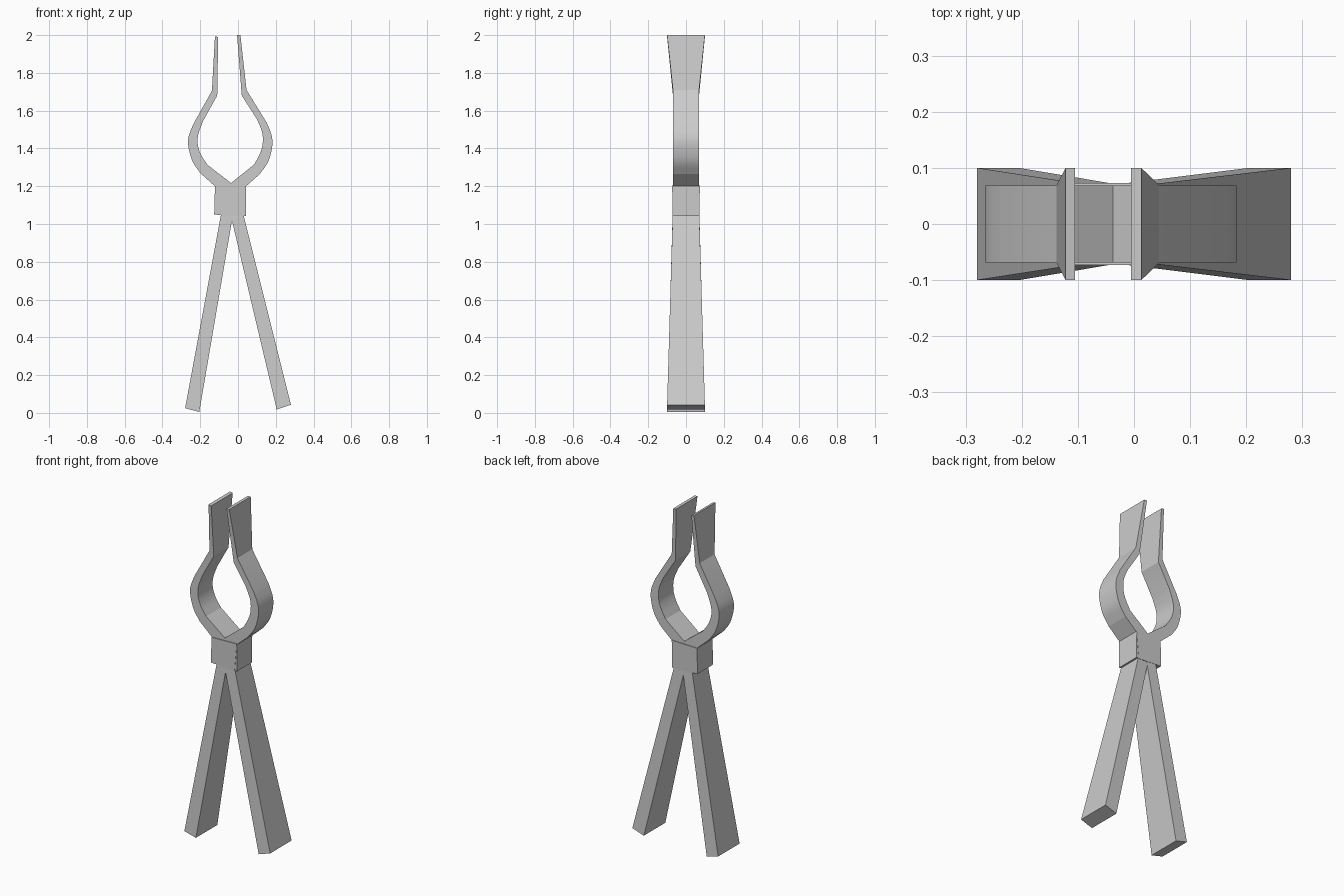
import bpy, bmesh
from mathutils import Vector

if "Cube" in bpy.data.objects:
    bpy.data.objects.remove(bpy.data.objects["Cube"])


def strap(name, stations, smooth=False):
    """Skin a bar through stations (outer x, outer z, inner x, inner z, half depth)."""
    bm = bmesh.new()
    rings = []
    for ox, oz, ix, iz, h in stations:
        rings.append([bm.verts.new(p) for p in
                      ((ox, -h, oz), (ix, -h, iz), (ix, h, iz), (ox, h, oz))])
    for a, b in zip(rings, rings[1:]):
        for i in range(4):
            j = (i + 1) % 4
            bm.faces.new((a[i], a[j], b[j], b[i]))
    bm.faces.new(rings[0][::-1])
    bm.faces.new(rings[-1])
    bmesh.ops.recalc_face_normals(bm, faces=bm.faces)
    mesh = bpy.data.meshes.new(name)
    bm.to_mesh(mesh)
    bm.free()
    obj = bpy.data.objects.new(name, mesh)
    bpy.context.collection.objects.link(obj)
    if smooth:
        bpy.ops.object.select_all(action='DESELECT')
        obj.select_set(True)
        bpy.context.view_layer.objects.active = obj
        bpy.ops.object.shade_smooth_by_angle(angle=0.2)
    return obj


def rounded(stations, steps=4):
    """Catmull-Rom interpolation for the bowed part of a jaw."""
    pts = [Vector(s) for s in stations]
    pts = [2 * pts[0] - pts[1]] + pts + [2 * pts[-1] - pts[-2]]
    out = []
    for a, b, c, d in zip(pts, pts[1:], pts[2:], pts[3:]):
        for k in range(steps):
            t = k / steps
            out.append(0.5 * (2 * b + (c - a) * t + (2 * a - 5 * b + 4 * c - d) * t * t
                              + (3 * b - a - 3 * c + d) * t ** 3))
    return out + [pts[-2]]


D = 0.069

# Jaws: root inside the hinge, round bow, straight shoulder, flared tip
left_bow = [(-.20, 1.27, -.16, 1.312, D), (-.24, 1.33, -.195, 1.365, D),
            (-.263, 1.41, -.213, 1.42, D), (-.261, 1.465, -.21, 1.475, D),
            (-.236, 1.53, -.185, 1.545, D)]
strap("left_jaw", [(-.11, 1.12, -.037, 1.12, D), (-.122, 1.2, -.037, 1.217, D)]
      + rounded(left_bow)
      + [(-.138, 1.705, -.11, 1.68, D), (-.122, 1.994, -.105, 1.99, .1)], True)

right_bow = [(.116, 1.265, .085, 1.315, D), (.16, 1.33, .115, 1.37, D),
             (.181, 1.41, .13, 1.42, D), (.178, 1.47, .128, 1.485, D),
             (.153, 1.535, .1, 1.555, D)]
strap("right_jaw", [(.035, 1.12, -.037, 1.12, D), (.043, 1.2, -.037, 1.217, D)]
      + rounded(right_bow)
      + [(.045, 1.71, .02, 1.68, D), (.013, 2.0, -.005, 2.0, .1)], True)

# Hinge block
strap("hinge_block", [(-.126, 1.05, .028, 1.04, .072), (-.122, 1.2, .043, 1.204, .073)])
strap("hinge_cheek", [(.02, 1.045, .043, 1.042, .071), (.02, 1.2, .043, 1.2, .071)])

# Handles, tapering up into the hinge
strap("left_handle", [(-.28, .025, -.205, .005, .1), (-.091, 1.045, -.032, 1.018, .071),
                      (-.08, 1.1, -.02, 1.1, .069)])
strap("right_handle", [(.28, .043, .205, .018, .1), (.03, 1.045, -.032, 1.018, .0705),
                       (.02, 1.1, -.04, 1.1, .068)])
